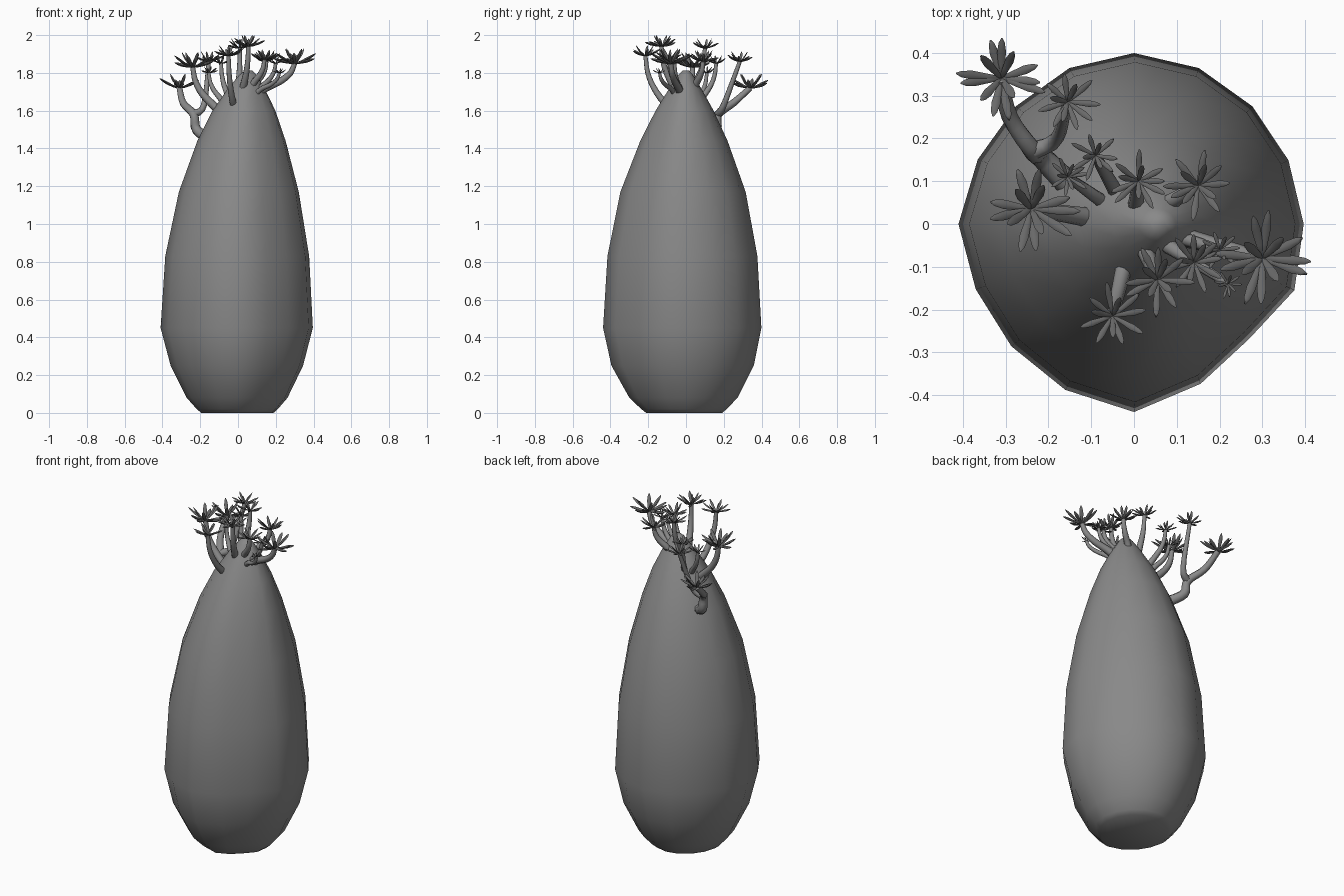
import bpy, bmesh, random
from math import sin, cos, pi
from mathutils import Vector

if "Cube" in bpy.data.objects:
    bpy.data.objects.remove(bpy.data.objects["Cube"])

random.seed(4)


def grey(name, v):
    m = bpy.data.materials.new(name)
    m.diffuse_color = (v, v, v, 1)
    m.use_nodes = True
    m.node_tree.nodes["Principled BSDF"].inputs["Base Color"].default_value = m.diffuse_color
    return m


bark = grey("bark", .25)
leaf_grey = grey("leaf", .14)


def finish(name, bm, angle, mat):
    bmesh.ops.recalc_face_normals(bm, faces=bm.faces)
    me = bpy.data.meshes.new(name)
    bm.to_mesh(me)
    bm.free()
    me.materials.append(mat)
    ob = bpy.data.objects.new(name, me)
    bpy.context.collection.objects.link(ob)
    bpy.ops.object.select_all(action='DESELECT')
    ob.select_set(True)
    bpy.context.view_layer.objects.active = ob
    bpy.ops.object.shade_smooth_by_angle(angle=angle)


def loft(bm, rings):
    vr = [[bm.verts.new(p) for p in r] for r in rings]
    n = len(vr[0])
    for a, b in zip(vr, vr[1:]):
        for i in range(n):
            j = (i + 1) % n
            bm.faces.new((a[i], a[j], b[j], b[i]))
    bm.faces.new(vr[0][::-1])
    bm.faces.new(vr[-1])


# Swollen trunk: (height, half width, half depth), with a slightly lumpy outline
profile = [(0, .19, .2), (.02, .213, .225), (.08, .265, .285), (.25, .348, .375),
           (.45, .4, .417), (.83, .378, .395), (1.17, .315, .33), (1.44, .232, .23),
           (1.6, .165, .153), (1.72, .095, .083), (1.79, .045, .038), (1.812, .02, .018)]
lumps = [.396, .39, .39, .395, .4, .395, .39, .395,
         .41, .4, .405, .42, .44, .405, .38, .405]


def trunk_ring(z, rx, ry):
    cx = .055 * (z / 1.8) ** 4
    return [(cx + r * cos(k * pi / 8) * rx / .4, r * sin(k * pi / 8) * ry / .418, z)
            for k, r in enumerate(lumps)]


bm = bmesh.new()
loft(bm, [trunk_ring(*p) for p in profile])
finish("trunk", bm, .9, bark)


def trunk_height(x, y):
    """Height of the upper trunk surface at a distance from its axis."""
    d = Vector((x - .025, y)).length
    for (z0, r0, _), (z1, r1, _) in zip(profile[5:], profile[6:]):
        if r1 <= d <= r0:
            return z0 + (z1 - z0) * (r0 - d) / (r0 - r1)
    return 1.8


# Tapered branch along a smooth path
def branch(pts, r0, r1, n=8):
    pts = [Vector(p) for p in pts]
    pad = [2 * pts[0] - pts[1]] + pts + [2 * pts[-1] - pts[-2]]
    path = []
    for i in range(1, len(pad) - 2):
        a, b, c, d = pad[i - 1:i + 3]
        for k in range(4):
            t = k / 4
            path.append(.5 * (2 * b + (c - a) * t + (2 * a - 5 * b + 4 * c - d) * t * t
                              + (3 * b - a - 3 * c + d) * t ** 3))
    path.append(pts[-1])
    last = len(path) - 1
    rings = []
    for i, p in enumerate(path):
        tan = (path[min(i + 1, last)] - path[max(i - 1, 0)]).normalized()
        u = tan.cross(Vector((.3, 1, 0))).normalized()
        v = tan.cross(u)
        r = r0 + (r1 - r0) * i / last
        rings.append([p + r * (cos(2 * pi * k / n) * u + sin(2 * pi * k / n) * v)
                      for k in range(n)])
    bm = bmesh.new()
    loft(bm, rings)
    finish("branch", bm, .9, bark)


# Rosette of thick pointed leaves rising outwards
def rosette(c, r):
    bm = bmesh.new()
    c, up = Vector(c), Vector((0, 0, 1))
    count = 7 + round(r * 55)
    for i in range(count):
        a = 2 * pi * i / count + random.uniform(-.2, .2)
        inner = i % 3 == 2
        reach = r * (random.uniform(.5, .7) if inner else random.uniform(.85, 1.05))
        rise = r * (.7 if inner else random.uniform(.2, .55))
        out = Vector((cos(a), sin(a), 0))
        side = Vector((-sin(a), cos(a), 0))
        rings = []
        for t, w in ((0, .04), (.3, .07), (.65, .1), (.88, .07), (1, .015)):
            p = c + out * reach * t + up * rise * t ** 1.4
            s, h = side * w * r, up * w * r * .8
            rings.append([p + s, p + h, p - s, p - h])
        loft(bm, rings)
    finish("leaf_rosette", bm, 1.6, leaf_grey)


# Low forked branch at the back left
fork = (-.235, .17, 1.58)
low_tip, high_tip = (-.31, .34, 1.72), (-.155, .285, 1.86)
branch([(-.15, .09, 1.45), (-.22, .16, 1.5), fork, (-.29, .25, 1.64), low_tip], .03, .016)
branch([fork, (-.18, .2, 1.63), high_tip], .022, .011)
rosette(low_tip, .105)
rosette(high_tip, .075)

# Crown branches: rosette x, y, z and leaf length; each rises from the trunk below
crown = [(-.09, .16, 1.85, .06), (-.24, .035, 1.83, .11), (.01, .1, 1.93, .072),
         (.15, .09, 1.86, .082), (.3, -.08, 1.85, .11), (.14, -.09, 1.87, .075),
         (.055, -.13, 1.94, .085), (-.05, -.215, 1.89, .078), (.22, -.14, 1.8, .035),
         (-.155, .11, 1.8, .05), (.2, -.06, 1.85, .05)]
for x, y, z, leaf in crown:
    k = min(.55, .12 / Vector((x, y)).length)
    bx, by = x * k, y * k
    bz = trunk_height(bx, by)
    pts = [(bx * .7, by * .7, bz - .05)]
    for f, h in ((.15, .0), (.6, .3), (.88, .62), (1, 1)):
        pts.append((bx + (x - bx) * f, by + (y - by) * f, bz + (z - bz) * h))
    rad = .011 + leaf * .12
    branch(pts, rad, rad * .55)
    rosette((x, y, z), leaf)
